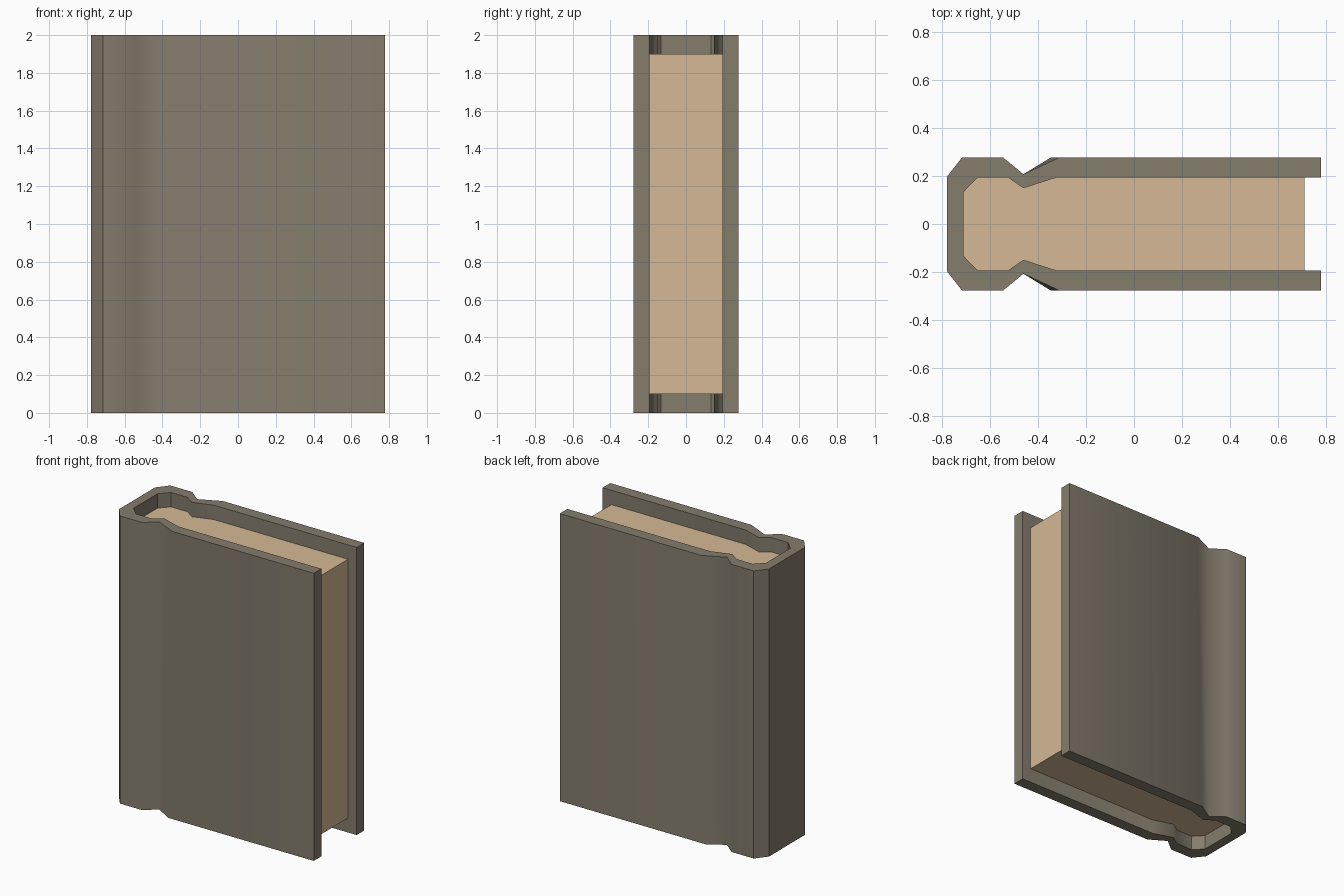
import bpy
import bmesh

if "Cube" in bpy.data.objects:
    bpy.data.objects.remove(bpy.data.objects["Cube"])

HEIGHT = 2.0
# Half cross-sections from the spine to the fore edge: (x, y)
OUTER = [(-0.777, 0.198), (-0.715, 0.277), (-0.545, 0.277),
         (-0.46, 0.207), (-0.31, 0.277), (0.777, 0.277)]
INNER = [(-0.71, 0.132), (-0.65, 0.194), (-0.525, 0.194),
         (-0.46, 0.149), (-0.32, 0.194), (0.777, 0.194)]
SOFT = {2, 3, 4}          # profile points of the hinge groove, shaded smooth
GROOVE_END_LOW = -0.345   # the groove narrows slightly towards the bottom


def full(half):
    """Mirror a half profile into one path: front fore edge, spine, back."""
    return [(x, -y) for x, y in reversed(half)] + list(half)


def material(name, rgb):
    mat = bpy.data.materials.new(name)
    mat.diffuse_color = (*rgb, 1.0)
    mat.use_nodes = True
    mat.node_tree.nodes["Principled BSDF"].inputs["Base Color"].default_value = mat.diffuse_color
    return mat


def finish(bm, name, mat):
    bmesh.ops.recalc_face_normals(bm, faces=bm.faces)
    mesh = bpy.data.meshes.new(name)
    bm.to_mesh(mesh)
    bm.free()
    mesh.materials.append(mat)
    obj = bpy.data.objects.new(name, mesh)
    bpy.context.collection.objects.link(obj)
    return obj


# Cover: a folded shell with spine, hinge grooves and two boards
bm = bmesh.new()
low_outer = [(GROOVE_END_LOW if i == 4 else x, y) for i, (x, y) in enumerate(OUTER)]
ob, ib, ot, it = [[bm.verts.new((x, y, z)) for x, y in full(half)]
                  for half, z in ((low_outer, 0), (INNER, 0),
                                  (OUTER, HEIGHT), (INNER, HEIGHT))]
n = len(ob)
for i in range(n - 1):
    j = i + 1
    for a, b in ((ob, ot), (ot, it), (it, ib), (ib, ob)):
        bm.faces.new((a[i], a[j], b[j], b[i])).smooth = True
for i in (0, n - 1):
    bm.faces.new((ob[i], ot[i], it[i], ib[i]))

# Keep every cover edge crisp except the groove folds
for e in bm.edges:
    e.smooth = False
for i in range(n):
    point = i - n // 2 if i >= n // 2 else n // 2 - 1 - i
    if point in SOFT:
        for a, b in ((ob, ot), (ib, it)):
            bm.edges.get((a[i], b[i])).smooth = True
finish(bm, "cover", material("cover_cloth", (0.235, 0.205, 0.155)))

# Page block: fills the cover, set back from top, bottom and fore edge
bm = bmesh.new()
outline = full(INNER[:-1] + [(0.71, INNER[-1][1])])
base = bm.faces.new([bm.verts.new((x, y, 0.1)) for x, y in outline])
top = bmesh.ops.extrude_face_region(bm, geom=[base], use_keep_orig=True)
bmesh.ops.translate(bm, vec=(0, 0, HEIGHT - 0.2),
                    verts=[v for v in top["geom"] if isinstance(v, bmesh.types.BMVert)])
finish(bm, "page_block", material("paper", (0.66, 0.485, 0.30)))
